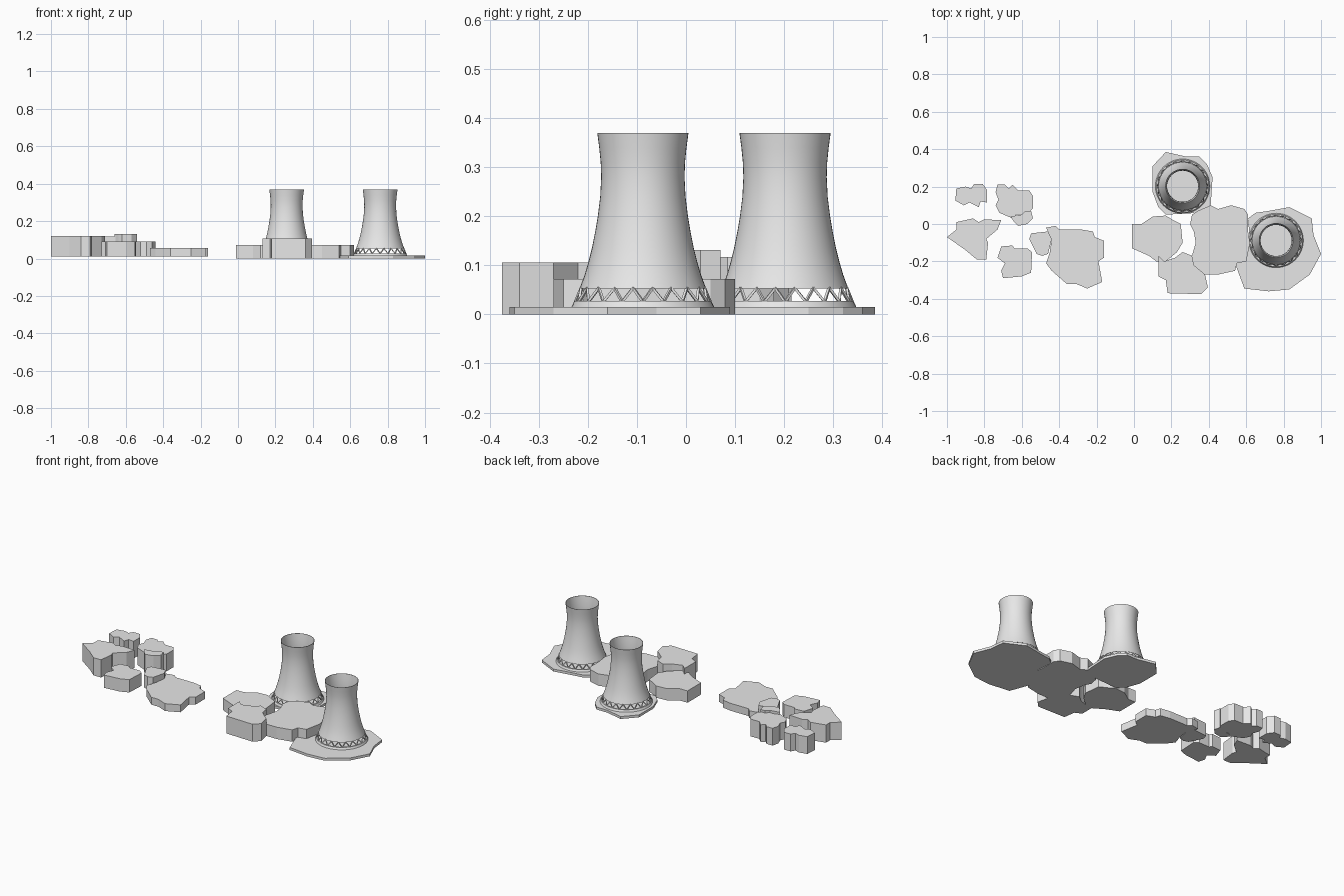
import bpy
import bmesh
from math import cos, sin, pi
from mathutils import Vector

default_cube = bpy.data.objects.get("Cube")
if default_cube:
    bpy.data.objects.remove(default_cube, do_unlink=True)

# One plain grey for the whole complex
GREY = (0.8, 0.8, 0.8, 1.0)
concrete = bpy.data.materials.new("concrete grey")
concrete.use_nodes = True
concrete.diffuse_color = GREY
concrete.node_tree.nodes["Principled BSDF"].inputs["Base Color"].default_value = GREY


def add_object(name, bm, location=(0, 0, 0), smooth=False):
    """Turn a bmesh into a coloured object."""
    bmesh.ops.recalc_face_normals(bm, faces=bm.faces)
    mesh = bpy.data.meshes.new(name)
    bm.to_mesh(mesh)
    bm.free()
    mesh.materials.append(concrete)
    obj = bpy.data.objects.new(name, mesh)
    obj.location = location
    bpy.context.collection.objects.link(obj)
    if smooth:
        bpy.ops.object.select_all(action="DESELECT")
        obj.select_set(True)
        bpy.context.view_layer.objects.active = obj
        bpy.ops.object.shade_smooth_by_angle()
    return obj


def slab(name, bottom, top, *outline):
    """Extrude an irregular footprint into a flat-topped block."""
    bm = bmesh.new()
    base = bm.faces.new([bm.verts.new((x, y, bottom)) for x, y in outline])
    extruded = bmesh.ops.extrude_face_region(bm, geom=[base], use_keep_orig=True)
    raised = [v for v in extruded["geom"] if isinstance(v, bmesh.types.BMVert)]
    bmesh.ops.translate(bm, verts=raised, vec=(0, 0, top - bottom))
    return add_object(name, bm)


def lathe(name, profile, location, closed=False, steps=48):
    """Spin a radius and height profile around the vertical axis."""
    bm = bmesh.new()
    verts = [bm.verts.new((r, 0, z)) for r, z in profile]
    pairs = list(zip(verts, verts[1:]))
    if closed:
        pairs.append((verts[-1], verts[0]))
    edges = [bm.edges.new(pair) for pair in pairs]
    bmesh.ops.spin(bm, geom=verts + edges, cent=(0, 0, 0), axis=(0, 0, 1),
                   angle=2 * pi, steps=steps, use_merge=True)
    bmesh.ops.remove_doubles(bm, verts=bm.verts, dist=0.0001)
    return add_object(name, bm, location, smooth=True)


def strut_ring(name, location, count=20, width=0.005):
    """Zigzag of square struts between the foot ring and the shell."""
    bm = bmesh.new()

    def node(i):
        radius, height = (0.137, 0.026) if i % 2 == 0 else (0.127, 0.054)
        angle = pi * i / count
        return Vector((radius * cos(angle), radius * sin(angle), height))

    for i in range(2 * count):
        start, end = node(i), node(i + 1)
        axis = end - start
        turn = axis.to_track_quat("Z", "Y").to_matrix().to_4x4()
        turn.translation = (start + end) / 2
        strut = bmesh.ops.create_cube(bm, size=1)["verts"]
        bmesh.ops.scale(bm, vec=(width, width, axis.length), verts=strut)
        bmesh.ops.transform(bm, matrix=turn, verts=strut)
    return add_object(name, bm, location)


def cooling_tower(prefix, x, y):
    """Flared shell standing on struts and a foot ring."""
    place = (x, y, 0)
    shell = [(0.129, 0.053), (0.119, 0.08), (0.111, 0.107), (0.104, 0.135),
             (0.097, 0.17), (0.092, 0.2), (0.087, 0.24), (0.085, 0.28),
             (0.086, 0.31), (0.089, 0.34), (0.093, 0.37)]
    inside = [(r - 0.002, z) for r, z in reversed(shell)]
    lathe(prefix + "_tower_shell", shell + inside, place, closed=True)
    foot = [(0.146, 0.014), (0.14, 0.027), (0.131, 0.027), (0.131, 0.014)]
    lathe(prefix + "_tower_foot_ring", foot, place, closed=True)
    strut_ring(prefix + "_tower_struts", place)


# Cooling towers on their low ground plates
cooling_tower("front", 0.76, -0.088)
cooling_tower("rear", 0.26, 0.202)
slab("front_tower_plate", 0, 0.015,
     (.54, -.21), (.6, -.2), (.62, -.1), (.61, .03), (.65, .06), (.72, .07),
     (.83, .09), (.95, .03), (.96, -.06), (1, -.16), (.94, -.27), (.83, -.35),
     (.72, -.36), (.59, -.345))
slab("rear_tower_plate", 0, 0.015,
     (.1, .31), (.17, .385), (.28, .36), (.35, .36), (.39, .32), (.42, .25),
     (.41, .1), (.35, .06), (.17, .05), (.13, .09), (.1, .17))

# Blocks beside the towers
slab("middle_block", 0, 0.072,
     (.31, .05), (.34, .07), (.41, .1), (.45, .08), (.52, .1), (.59, .08),
     (.61, .05), (.61, -.04), (.62, -.1), (.6, -.2), (.55, -.21), (.54, -.25),
     (.45, -.27), (.38, -.27), (.32, -.22), (.31, -.17), (.33, -.1),
     (.32, -.04), (.3, 0))
slab("side_block", 0, 0.072,
     (-.01, 0), (.04, 0), (.1, .04), (.17, .045), (.21, .02), (.25, 0),
     (.26, -.1), (.23, -.15), (.17, -.2), (.12, -.2), (.08, -.17), (-.01, -.13))
slab("front_block", 0, 0.106,
     (.13, -.17), (.16, -.2), (.22, -.18), (.26, -.15), (.31, -.17),
     (.32, -.22), (.38, -.27), (.395, -.34), (.36, -.375), (.18, -.37),
     (.17, -.3), (.13, -.28))

# Separate cluster of blocks on the far side
FLOOR = 0.012
slab("low_cluster_block", FLOOR, 0.057,
     (-.47, -.02), (-.42, -.01), (-.4, -.03), (-.28, -.03), (-.22, -.04),
     (-.21, -.07), (-.16, -.09), (-.16, -.18), (-.19, -.2), (-.17, -.31),
     (-.25, -.345), (-.31, -.32), (-.36, -.32), (-.44, -.25), (-.47, -.21),
     (-.45, -.15), (-.44, -.08))
slab("link_cluster_block", FLOOR, 0.09,
     (-.56, -.08), (-.55, -.05), (-.46, -.04), (-.44, -.08), (-.46, -.16),
     (-.49, -.17), (-.52, -.16), (-.54, -.12))
slab("front_cluster_block", FLOOR, 0.09,
     (-.73, -.18), (-.71, -.12), (-.65, -.115), (-.64, -.13), (-.57, -.13),
     (-.545, -.15), (-.55, -.26), (-.6, -.28), (-.7, -.29), (-.71, -.25),
     (-.69, -.21))
slab("outer_cluster_block", FLOOR, 0.12,
     (-1, -.07), (-.95, -.03), (-.95, .01), (-.86, .03), (-.83, .01),
     (-.8, .025), (-.71, .02), (-.73, -.03), (-.79, -.08), (-.78, -.1),
     (-.79, -.19), (-.84, -.19), (-.9, -.14))
slab("rear_cluster_block", FLOOR, 0.117,
     (-.73, .21), (-.69, .21), (-.67, .19), (-.65, .21), (-.62, .18),
     (-.56, .18), (-.54, .15), (-.54, .085), (-.57, .05), (-.63, .05),
     (-.65, .03), (-.72, .06), (-.74, .1), (-.725, .13), (-.74, .17))
slab("corner_cluster_block", FLOOR, 0.117,
     (-.95, .19), (-.9, .2), (-.87, .19), (-.855, .215), (-.81, .215),
     (-.785, .18), (-.785, .115), (-.82, .12), (-.83, .09), (-.88, .115),
     (-.91, .1), (-.955, .125))
slab("small_cluster_block", FLOOR, 0.131,
     (-.66, .04), (-.6, .05), (-.58, .07), (-.55, .07), (-.54, .03),
     (-.57, 0), (-.62, -.01), (-.64, .01))
